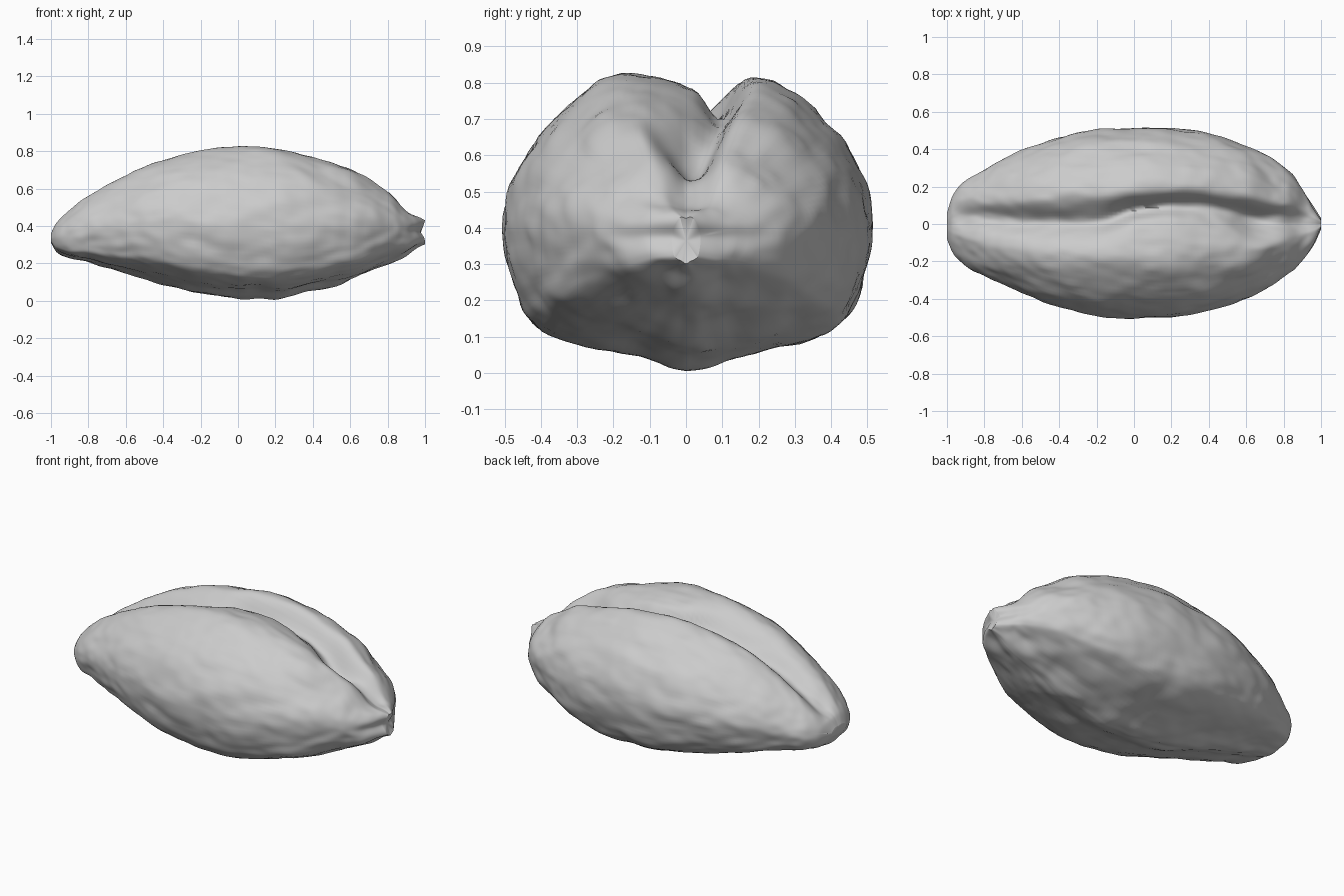
import bpy, bmesh, math
from mathutils import Vector, noise

if "Cube" in bpy.data.objects:
    bpy.data.objects.remove(bpy.data.objects["Cube"], do_unlink=True)

STATIONS, RING = 130, 140


def curve(points, t):
    """Smooth interpolation through points, by their first value."""
    n = len(points)
    i = next((k for k in range(n - 2) if t < points[k + 1][0]), n - 2)
    a, b = points[i], points[i + 1]
    p, q = points[max(i - 1, 0)], points[min(i + 2, n - 1)]
    h = b[0] - a[0]
    s = min(max((t - a[0]) / h, 0), 1)
    out = []
    for k in range(1, len(a)):
        ma = (b[k] - p[k]) / (b[0] - p[0]) * h
        mb = (q[k] - a[k]) / (q[0] - a[0]) * h
        out.append((2*s**3 - 3*s*s + 1) * a[k] + (s**3 - 2*s*s + s) * ma
                   + (3*s*s - 2*s**3) * b[k] + (s**3 - s*s) * mb)
    return out


# Along the length: x, top, bottom, front width, back width
outline = [
    (-1, .36, .31, .08, .06), (-.97, .42, .26, .15, .15), (-.9, .485, .22, .23, .23),
    (-.8, .56, .2, .28, .29), (-.6, .67, .145, .37, .39), (-.4, .755, .09, .45, .46),
    (-.2, .795, .04, .49, .5), (0, .82, .01, .505, .515), (.1, .82, .015, .505, .515),
    (.22, .81, .01, .5, .51), (.4, .77, .05, .465, .49), (.6, .7, .11, .4, .42),
    (.8, .59, .2, .28, .3), (.9, .5, .25, .19, .21), (.97, .455, .285, .11, .09),
    (1, .43, .3, .04, .04)]

# Groove along the top: x, y, depth, front wall, back wall
groove = [
    (-1, .05, 0, .05, .06), (-.9, .05, .04, .06, .06), (-.6, .015, .08, .07, .07),
    (-.3, .01, .09, .07, .085), (-.15, .02, .1, .06, .085), (0, .075, .12, .045, .06),
    (.3, .1, .1, .06, .06), (.5, .07, .1, .08, .06), (.65, .03, .13, .09, .065),
    (.8, .03, .07, .08, .06), (1, .02, 0, .06, .06)]

# Half cross-section: step, sideways, height
section = [(i, *p) for i, p in enumerate([
    (0, 0), (.12, .01), (.3, .05), (.6, .09), (.81, .145), (.9, .22), (.96, .33),
    (1, .47), (.97, .6), (.87, .74), (.72, .86), (.54, .95), (.35, 1), (.17, .99),
    (0, .97)])]


def surface_point(x, k):
    top, bottom, front, back = curve(outline, x)
    u = k / RING * 2
    side = 1 if u <= 1 else -1
    across, up = curve(section, (u if u <= 1 else 2 - u) * (len(section) - 1))
    y = side * across * (back if side > 0 else front)
    z = bottom + up * (top - bottom)
    # Winding groove between the two lobes
    gy, depth, front_wall, back_wall = curve(groove, x)
    if up > .6:
        width = back_wall if y > gy else front_wall
        z -= depth * math.exp(-((y - gy) / width) ** 2)
    # Long soft ripples, rougher towards the stem end
    out = Vector((0, y, z - (top + bottom) / 2)).normalized()
    rough = .012 + .03 * max(x - .3, 0)
    p = Vector((x * 4, y * 8, z * 8))
    bump = rough * noise.noise(p) + .006 * noise.noise(p * 2.6)
    return Vector((x, y, z)) + out * bump * min(1, (1 - abs(x)) * 12 + .1)


# Seed body, lofted with stations gathered at both tips
bm = bmesh.new()
rings = []
for i in range(STATIONS + 1):
    x = -math.cos(math.pi * i / STATIONS)
    rings.append([bm.verts.new(surface_point(x, k)) for k in range(RING)])
for a, b in zip(rings, rings[1:]):
    for k in range(RING):
        j = (k + 1) % RING
        bm.faces.new((a[k], b[k], b[j], a[j]))
for ring in (rings[0], rings[-1]):
    centre = sum((v.co for v in ring), Vector()) / RING
    tip = bm.verts.new(centre)
    for k in range(RING):
        bm.faces.new((ring[k], ring[(k + 1) % RING], tip))

# Puckered stem tip: a small notch between an upper and a lower lip
for v in bm.verts:
    if v.co.x > .85:
        v.co.x -= .025 * math.exp(-((v.co.z - .375) / .03) ** 2) * (v.co.x - .85) / .15
bmesh.ops.recalc_face_normals(bm, faces=bm.faces)

mesh = bpy.data.meshes.new("seed_body")
bm.to_mesh(mesh)
bm.free()
seed = bpy.data.objects.new("seed_body", mesh)
bpy.context.collection.objects.link(seed)

# Plain grey surface
grey = bpy.data.materials.new("light_grey")
grey.use_nodes = True
colour = (.6, .6, .6, 1)
grey.diffuse_color = colour
grey.node_tree.nodes["Principled BSDF"].inputs["Base Color"].default_value = colour
mesh.materials.append(grey)

bpy.context.view_layer.objects.active = seed
seed.select_set(True)
bpy.ops.object.shade_smooth_by_angle(angle=math.radians(60))
